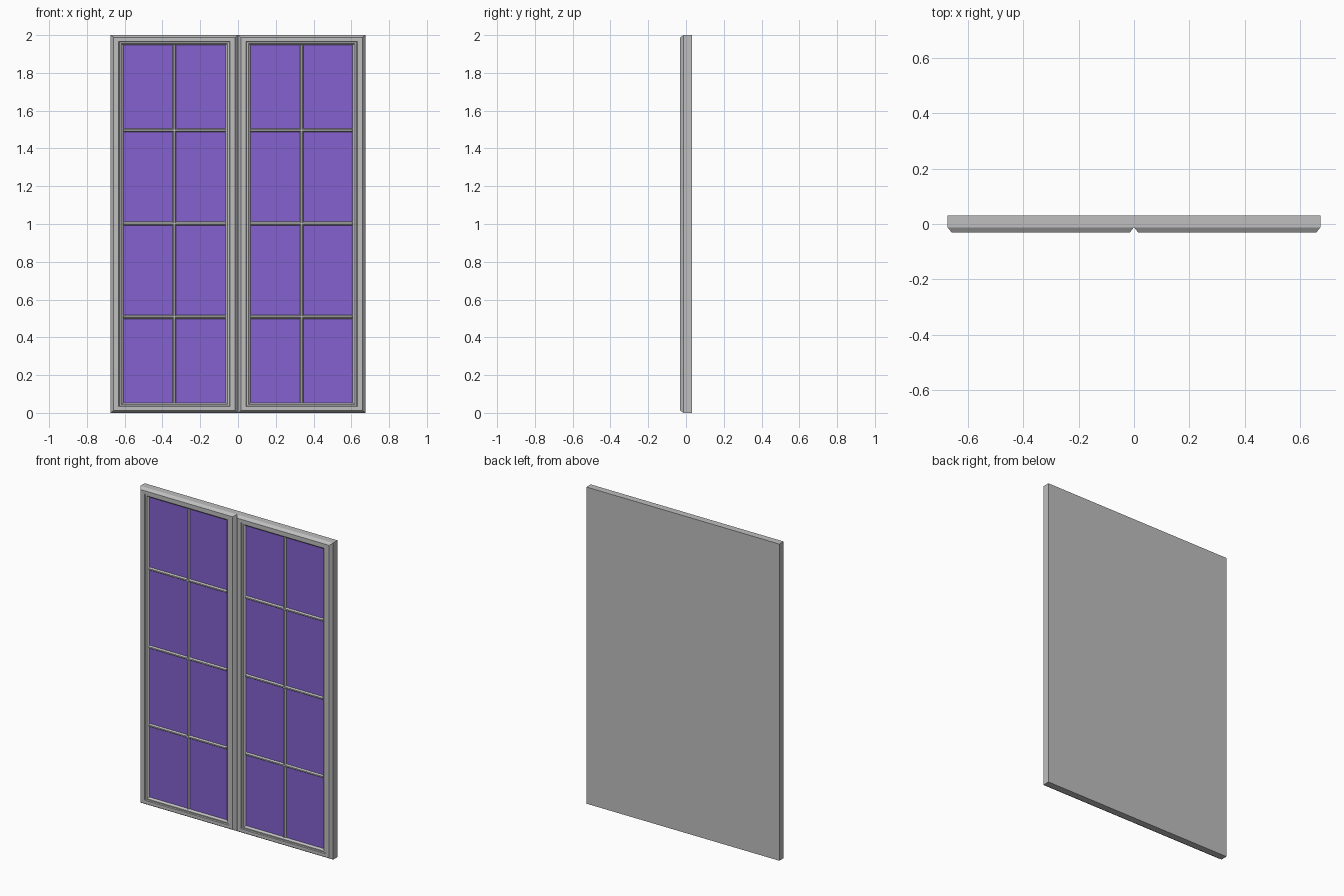
import bpy
import bmesh

cube = bpy.data.objects.get("Cube")
if cube:
    bpy.data.objects.remove(cube, do_unlink=True)


def material(name, rgb):
    m = bpy.data.materials.new(name)
    m.use_nodes = True
    m.diffuse_color = (*rgb, 1)
    m.node_tree.nodes["Principled BSDF"].inputs["Base Color"].default_value = (*rgb, 1)
    return m


GREY = material("grey paint", (0.52, 0.52, 0.52))
PURPLE = material("purple glass", (0.23, 0.12, 0.62))

DOOR_W, HEIGHT = 0.674, 2.0
FRONT, SEAM, BACK, GLASS = -0.031, -0.012, 0.031, -0.014
STILE, RAIL = 0.067, 0.053      # frame widths at the sides and at top and bottom


def nested_rings(name, rings, mat, cap_first=False, cap_last=False):
    """Join rectangles (x0, x1, z0, z1, y) into one stepped shell."""
    bm = bmesh.new()
    loops = [[bm.verts.new((x, y, z)) for x, z in ((x0, z0), (x1, z0), (x1, z1), (x0, z1))]
             for x0, x1, z0, z1, y in rings]
    for a, b in zip(loops, loops[1:]):
        for i in range(4):
            j = (i + 1) % 4
            bm.faces.new((a[i], a[j], b[j], b[i]))
    if cap_first:
        bm.faces.new(loops[0][::-1])
    if cap_last:
        bm.faces.new(loops[-1])
    mesh = bpy.data.meshes.new(name)
    bm.to_mesh(mesh)
    bm.free()
    mesh.materials.append(mat)
    obj = bpy.data.objects.new(name, mesh)
    bpy.context.collection.objects.link(obj)
    return obj


def bar(name, x0, x1, z0, z1, slope_x, slope_z):
    """Raised glazing bar with sloping sides."""
    nested_rings(name, [(x0, x1, z0, z1, GLASS),
                        (x0 + slope_x, x1 - slope_x, z0 + slope_z, z1 - slope_z, -0.023)],
                 GREY, cap_last=True)


# Backing slab shared by both doors
nested_rings("backing_slab", [(-DOOR_W, DOOR_W, 0, HEIGHT, BACK),
                              (-DOOR_W, DOOR_W, 0, HEIGHT, SEAM)],
             GREY, cap_first=True, cap_last=True)

# Frame moulding: share of the frame width, depth
PROFILE = [(0, SEAM), (0.23, FRONT), (0.63, FRONT), (0.69, -0.025),
           (0.82, -0.025), (1, GLASS)]

for side, left in (("right", -DOOR_W), ("left", 0)):
    right = left + DOOR_W
    gx0, gx1, gz0, gz1 = left + STILE, right - STILE, RAIL, HEIGHT - RAIL
    middle = (left + right) / 2

    nested_rings(side + "_door_frame",
                 [(left + STILE * t, right - STILE * t, RAIL * t, HEIGHT - RAIL * t, y)
                  for t, y in PROFILE], GREY)
    nested_rings(side + "_glass", [(gx0, gx1, gz0, gz1, GLASS)], PURPLE, cap_last=True)

    # Glazing bars
    bar(side + "_upright_bar", middle - 0.01, middle + 0.01, gz0, gz1, 0.006, 0)
    for i, z in enumerate((0.508, 1.002, 1.496)):
        bar(f"{side}_cross_bar_{i + 1}", gx0, gx1, z - 0.01, z + 0.01, 0, 0.006)
